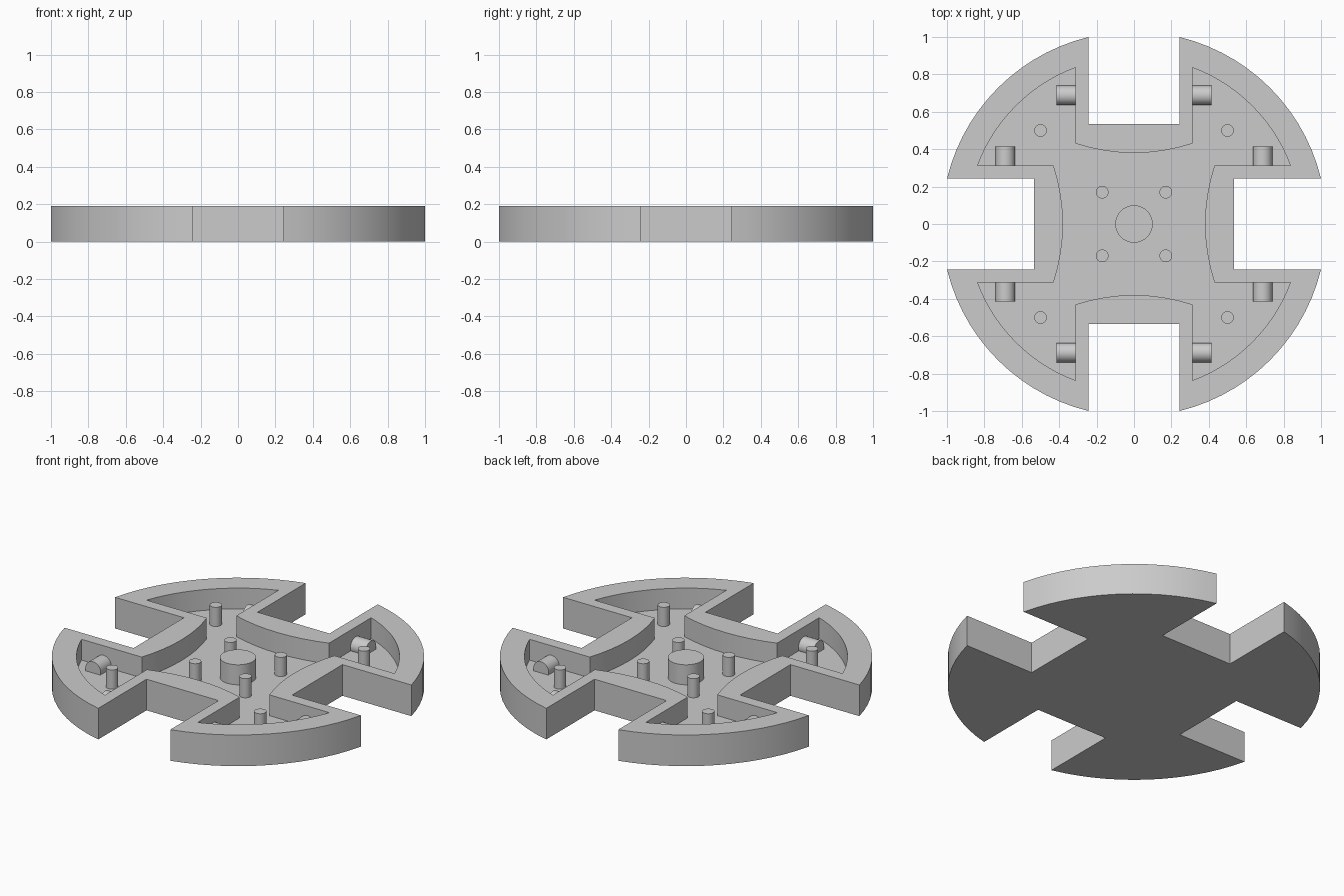
import bpy
import bmesh
from math import asin, atan2, cos, sin, hypot, pi, radians
from mathutils import Matrix

HEIGHT, FLOOR = 0.19, 0.063
RIM_R, SLOT_HALF, SLOT_END = 1.029, 0.243, 0.535
POCKET_R, WALL_HALF = 0.893, 0.313
CURVE_R, CURVE_MID = 1.0, 0.38

cube = bpy.data.objects.get("Cube")
if cube:
    bpy.data.objects.remove(cube, do_unlink=True)

grey = bpy.data.materials.new("plain_grey")
grey.use_nodes = True
colour = (0.6, 0.6, 0.6, 1)
grey.diffuse_color = colour
grey.node_tree.nodes["Principled BSDF"].inputs["Base Color"].default_value = colour


def finish(obj):
    """Assign the material and smooth the curved faces."""
    obj.data.materials.clear()
    obj.data.materials.append(grey)
    bpy.ops.object.select_all(action="DESELECT")
    obj.select_set(True)
    bpy.context.view_layer.objects.active = obj
    bpy.ops.object.shade_smooth_by_angle(angle=radians(30))


def arc(cx, cy, r, start, end, steps):
    return [(cx + r * cos(start + (end - start) * i / steps),
             cy + r * sin(start + (end - start) * i / steps)) for i in range(steps + 1)]


def four_fold(quarter):
    """Repeat a quarter outline around the centre."""
    return [(x * c - y * s, x * s + y * c)
            for c, s in ((1, 0), (0, 1), (-1, 0), (0, -1)) for x, y in quarter]


def prism(name, outline, z0, z1):
    bm = bmesh.new()
    face = bm.faces.new([bm.verts.new((x, y, z0)) for x, y in outline])
    top = bmesh.ops.extrude_face_region(bm, geom=[face])["geom"]
    bmesh.ops.translate(bm, vec=(0, 0, z1 - z0),
                        verts=[v for v in top if isinstance(v, bmesh.types.BMVert)])
    bmesh.ops.recalc_face_normals(bm, faces=bm.faces)
    mesh = bpy.data.meshes.new(name)
    bm.to_mesh(mesh)
    bm.free()
    obj = bpy.data.objects.new(name, mesh)
    bpy.context.collection.objects.link(obj)
    return obj


def cylinder(name, r, length, centre, axis="Z", sides=32):
    turn = {"X": Matrix.Rotation(pi / 2, 4, "Y"),
            "Y": Matrix.Rotation(pi / 2, 4, "X"), "Z": Matrix()}[axis]
    bm = bmesh.new()
    bmesh.ops.create_cone(bm, cap_ends=True, segments=sides, radius1=r, radius2=r,
                          depth=length, matrix=Matrix.Translation(centre) @ turn)
    mesh = bpy.data.meshes.new(name)
    bm.to_mesh(mesh)
    bm.free()
    obj = bpy.data.objects.new(name, mesh)
    bpy.context.collection.objects.link(obj)
    finish(obj)


# Slotted round body
a = asin(SLOT_HALF / RIM_R)
outer = arc(0, 0, RIM_R, a, pi / 2 - a, 14) + [(SLOT_HALF, SLOT_END), (-SLOT_HALF, SLOT_END)]
body = prism("body", four_fold(outer), 0, HEIGHT)

# Pocket with bowed inner walls
p = asin(WALL_HALF / POCKET_R)
b = asin(WALL_HALF / CURVE_R)
inner = (arc(0, 0, POCKET_R, p, pi / 2 - p, 14)
         + arc(0, CURVE_MID + CURVE_R, CURVE_R, -pi / 2 + b, -pi / 2 - b, 8))
cutter = prism("pocket_cutter", four_fold(inner), FLOOR, HEIGHT + 0.1)
cutter.hide_render = True
cut = body.modifiers.new("pocket", "BOOLEAN")
cut.operation = "DIFFERENCE"
cut.solver = "EXACT"
cut.object = cutter
bpy.context.view_layer.objects.active = body
bpy.ops.object.modifier_apply(modifier=cut.name)
bpy.data.objects.remove(cutter, do_unlink=True)
finish(body)

# Central hub
hub_top, peg_top = 0.185, 0.18
base = FLOOR - 0.01
cylinder("hub", 0.1, hub_top - base, (0, 0, (hub_top + base) / 2), sides=48)

# Pegs and wall studs in each lobe
stud_mid = (WALL_HALF + 0.415) / 2
for sx, xname in ((-1, "right"), (1, "left")):
    for sy, yname in ((-1, "front"), (1, "back")):
        side = yname + "_" + xname
        for label, d in (("inner", 0.17), ("outer", 0.5)):
            cylinder(f"{label}_peg_{side}", 0.034, peg_top - base,
                     (sx * d, sy * d, (peg_top + base) / 2))
        cylinder(f"slot_stud_{side}", 0.052, 0.102, (sx * stud_mid, sy * 0.688, 0.08), "X")
        cylinder(f"side_stud_{side}", 0.052, 0.102, (sx * 0.688, sy * stud_mid, 0.08), "Y")
